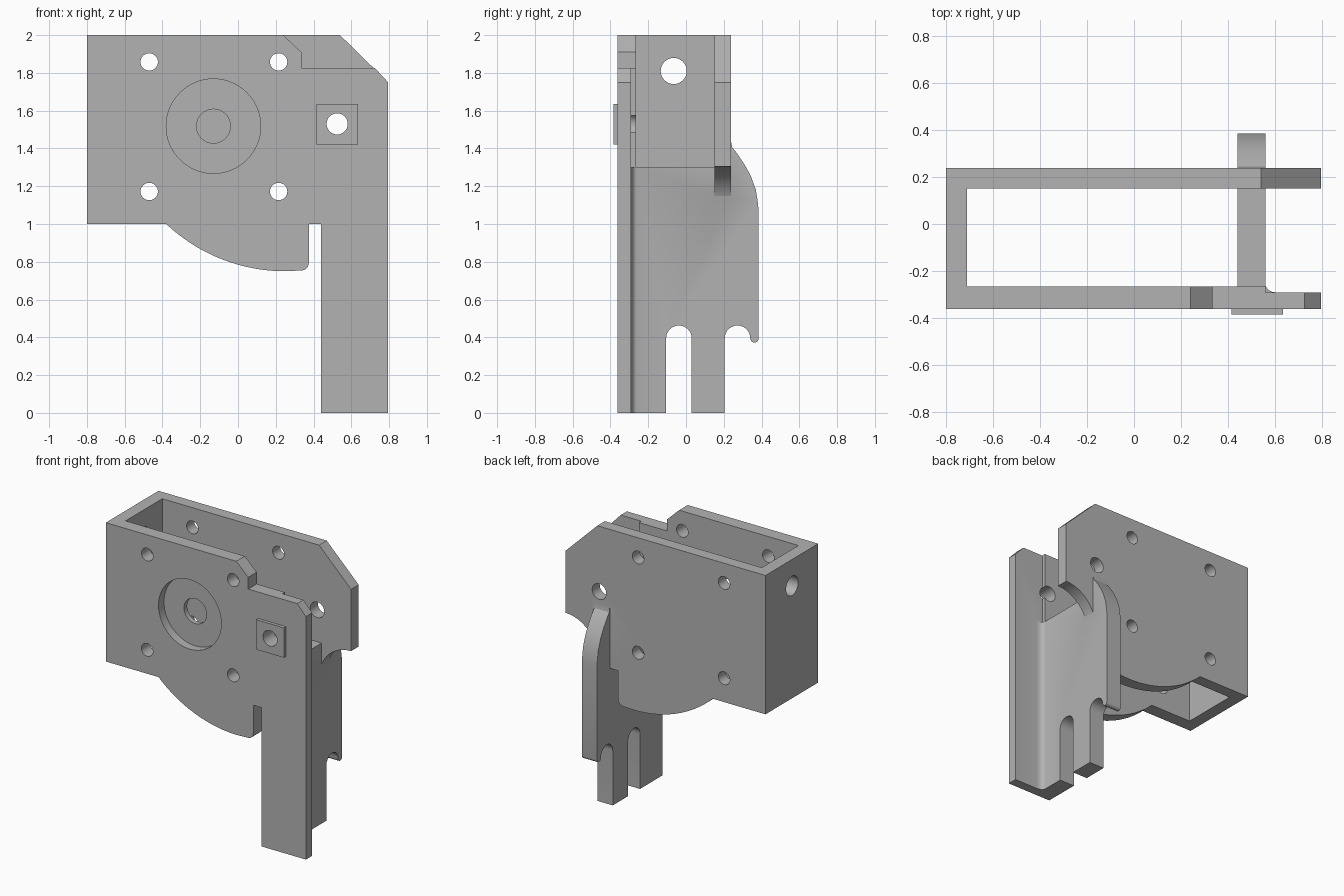
import bpy, bmesh, math
from mathutils import Vector

if "Cube" in bpy.data.objects:
    bpy.data.objects.remove(bpy.data.objects["Cube"])

grey = bpy.data.materials.new("plain_grey")
grey.diffuse_color = (0.45, 0.45, 0.45, 1)
grey.use_nodes = True
grey.node_tree.nodes["Principled BSDF"].inputs["Base Color"].default_value = grey.diffuse_color


def arc(cx, cz, r, a0, a1, n=16):
    """Points on a circle between two angles in degrees."""
    return [(cx + r * math.cos(math.radians(a0 + (a1 - a0) * i / n)),
             cz + r * math.sin(math.radians(a0 + (a1 - a0) * i / n))) for i in range(n + 1)]


def prism(name, pts, axis, lo, hi):
    """Extrude a closed 2D profile along an axis."""
    place = {'x': lambda p: (lo, p[0], p[1]),
             'y': lambda p: (p[0], lo, p[1]),
             'z': lambda p: (p[0], p[1], lo)}[axis]
    move = Vector([(hi - lo) * (axis == c) for c in 'xyz'])
    bm = bmesh.new()
    face = bm.faces.new([bm.verts.new(place(p)) for p in pts])
    ext = bmesh.ops.extrude_face_region(bm, geom=[face])
    bmesh.ops.translate(bm, vec=move, verts=[v for v in ext['geom'] if isinstance(v, bmesh.types.BMVert)])
    bmesh.ops.recalc_face_normals(bm, faces=bm.faces[:])
    me = bpy.data.meshes.new(name)
    bm.to_mesh(me)
    bm.free()
    me.materials.append(grey)
    ob = bpy.data.objects.new(name, me)
    bpy.context.collection.objects.link(ob)
    return ob


def rect(a0, b0, a1, b1):
    return [(a0, b0), (a1, b0), (a1, b1), (a0, b1)]


def combine(target, other, op):
    """Apply a boolean and remove the helper."""
    mod = target.modifiers.new("join", 'BOOLEAN')
    mod.operation, mod.solver, mod.object = op, 'EXACT', other
    bpy.context.view_layer.objects.active = target
    bpy.ops.object.modifier_apply(modifier=mod.name)
    bpy.data.objects.remove(other)


# shared lower edge: rounded lobe, from the slot top to the left corner
a_end = math.degrees(math.atan2(1.0 - 1.669, -0.38 - 0.25))
lobe = ([(0.375, 1.0)] + arc(0.335, 0.794, 0.04, 0, -90, 6)
        + arc(0.25, 1.669, 0.919, -90, a_end - 360 if a_end > 0 else a_end, 24) + [(-0.8, 1.0)])
stepped_top = [(-0.8, 2), (0.24, 2), (0.335, 1.91), (0.335, 1.825)]

# front wall: full outer skin with the long flange, thicker inside left of the flange
body = prism("bracket_body", stepped_top + [(0.725, 1.825), (0.795, 1.75), (0.795, 0), (0.44, 0),
             (0.44, 1.0)] + lobe, 'y', -0.362, -0.292)
front_inner = prism("front_wall_inner", stepped_top + [(0.56, 1.825), (0.56, 1.0)] + lobe,
                    'y', -0.30, -0.265)
# back wall with chamfer and concave lower right corner
back_wall = prism("back_wall", [(-0.8, 2), (0.54, 2), (0.795, 1.75)]
                  + arc(0.795, 1.05, 0.255, 90, 157, 14) + [(0.5, 1.0)] + lobe, 'y', 0.152, 0.238)
left_wall = prism("left_wall", rect(-0.8, 1.0, -0.71, 2), 'x', 0, 1)
bpy.data.objects.remove(left_wall)
left_wall = prism("left_wall", rect(-0.8, -0.31, -0.71, 0.2), 'z', 1.0, 2.0)

# cross plate with two slots, hooked tip and curved shoulder
cross_plate = prism("cross_plate", [(-0.31, 0), (-0.105, 0)] + arc(-0.0375, 0.395, 0.0675, 180, 0)
                    + [(0.03, 0), (0.205, 0)] + arc(0.2725, 0.395, 0.0675, 180, 0)
                    + arc(0.3625, 0.395, 0.0225, 180, 360, 8)[1:]
                    + [(0.385, 1.06), (0.381, 1.11), (0.37, 1.18), (0.343, 1.255), (0.31, 1.315),
                       (0.27, 1.375), (0.245, 1.405), (0.238, 1.44), (0.2, 1.44), (0.2, 1.3),
                       (-0.31, 1.3)], 'x', 0.44, 0.56)
# concave fillet where the plate meets the flange
fillet = prism("flange_fillet", [(0.54, -0.31), (0.61, -0.31), (0.61, -0.292), (0.588, -0.289),
               (0.573, -0.281), (0.564, -0.272), (0.56, -0.262), (0.54, -0.262)], 'z', 0, 1.3)
# square raised pad
pad = prism("square_pad", rect(0.415, 1.42, 0.635, 1.635), 'y', -0.385, -0.33)
for part in (front_inner, back_wall, left_wall, cross_plate, fillet, pad):
    combine(body, part, 'UNION')


def drill(cx, cz, r, axis, lo, hi, n=32):
    combine(body, prism("cutter", arc(cx, cz, r, 0, 360, n)[:-1], axis, lo, hi), 'DIFFERENCE')


# corner holes and pivot hole through both walls
for x in (-0.47, 0.215):
    for z in (1.172, 1.858):
        drill(x, z, 0.046, 'y', -0.5, 0.5)
drill(0.525, 1.53, 0.056, 'y', -0.5, 0.5)
# round recess and its centre hole in the front wall, side hole in the left wall
drill(-0.13, 1.518, 0.25, 'y', -0.5, -0.30, 64)
drill(-0.13, 1.518, 0.09, 'y', -0.5, 0.0)
drill(-0.065, 1.81, 0.069, 'x', -0.9, -0.5)

bpy.ops.object.select_all(action='DESELECT')
body.select_set(True)
bpy.context.view_layer.objects.active = body
bpy.ops.object.shade_smooth_by_angle(angle=math.radians(25))
